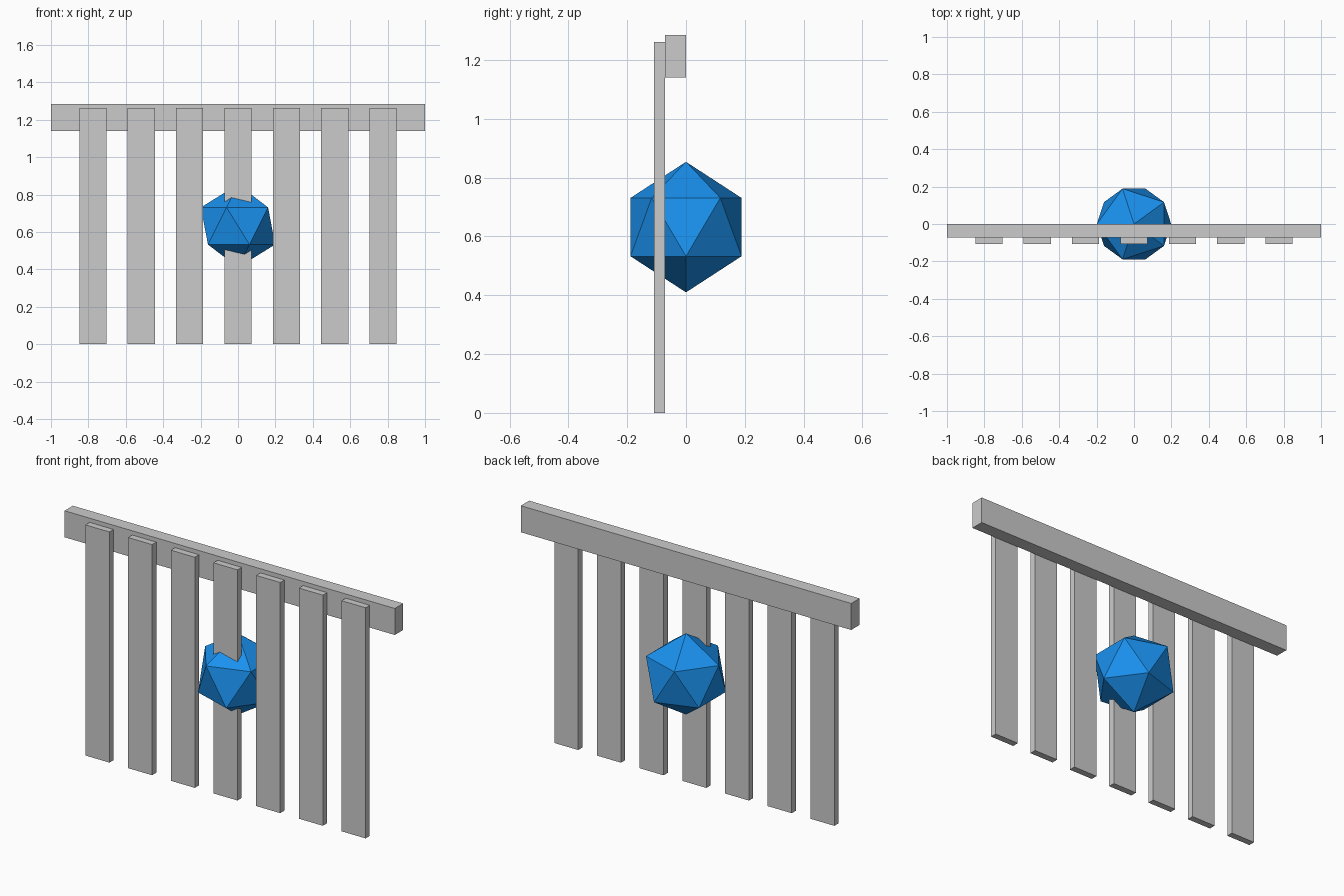
import bpy
from math import pi

if "Cube" in bpy.data.objects:
    bpy.data.objects.remove(bpy.data.objects["Cube"])


def box(name, x, y, z):
    """Box spanning the given (min, max) ranges."""
    bpy.ops.mesh.primitive_cube_add(
        size=1, location=[(a + b) / 2 for a, b in (x, y, z)])
    ob = bpy.context.object
    ob.name = name
    ob.scale = [b - a for a, b in (x, y, z)]
    bpy.ops.object.transform_apply(location=False, rotation=False, scale=True)
    return ob


# Top rail
box("top_rail", (-1, 1), (-0.072, 0), (1.14, 1.285))

# Seven hanging slats on the front of the rail
half_width, spacing = 0.0725, 0.2585
for i in range(7):
    cx = (i - 3) * spacing
    box(f"slat_{i + 1}", (cx - half_width, cx + half_width),
        (-0.108, -0.072), (0, 1.262))

# Faceted ball (icosahedron) pushed through the middle slat
bpy.ops.mesh.primitive_ico_sphere_add(
    subdivisions=1, radius=0.222, location=(0, 0, 0.632), rotation=(0, 0, pi))
ball = bpy.context.object
ball.name = "faceted_ball"
blue = bpy.data.materials.new("blue")
blue.diffuse_color = (0.01, 0.28, 0.85, 1)
blue.use_nodes = True
blue.node_tree.nodes["Principled BSDF"].inputs["Base Color"].default_value = blue.diffuse_color
ball.data.materials.append(blue)
